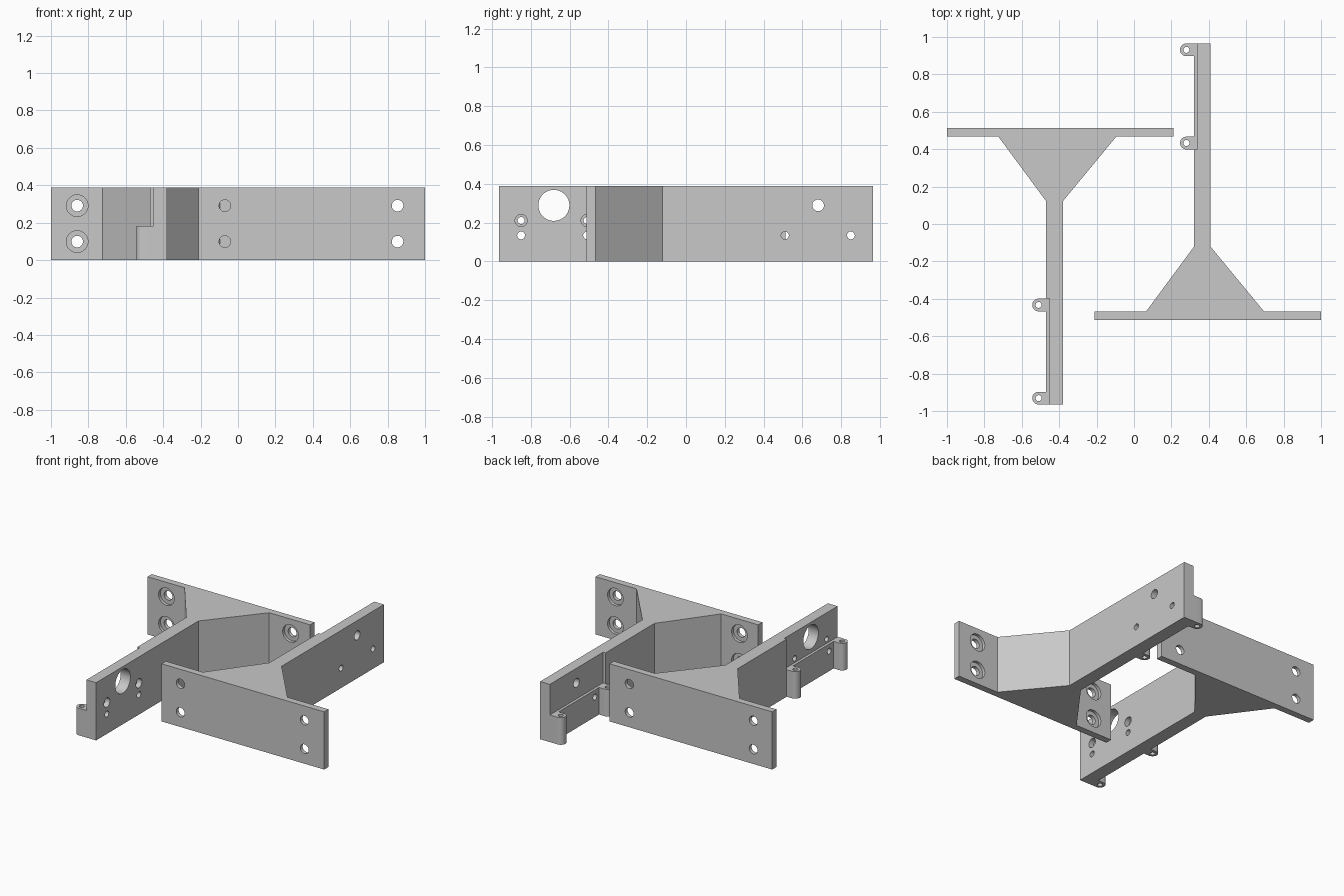
import bpy, bmesh, math
from mathutils import Matrix

cube = bpy.data.objects.get("Cube")
if cube:
    bpy.data.objects.remove(cube, do_unlink=True)

grey = bpy.data.materials.new("plain grey")
grey.use_nodes = True
colour = (0.58, 0.58, 0.58, 1)
grey.diffuse_color = colour
grey.node_tree.nodes["Principled BSDF"].inputs["Base Color"].default_value = colour

HEIGHT, LEDGE = 0.388, 0.182
PLATE_IN, PLATE_OUT = 0.467, 0.512
ARM_OUT, ARM_IN, ARM_END = -0.47, -0.38, -0.965
TAB_X, TAB_R = -0.51, 0.034
TAB_YS = (-0.931, -0.433)


def make_object(name, bm):
    bmesh.ops.recalc_face_normals(bm, faces=bm.faces)
    mesh = bpy.data.meshes.new(name)
    bm.to_mesh(mesh)
    bm.free()
    mesh.materials.append(grey)
    obj = bpy.data.objects.new(name, mesh)
    bpy.context.collection.objects.link(obj)
    return obj


def extrude(name, outline, z0, z1):
    bm = bmesh.new()
    face = bm.faces.new([bm.verts.new((x, y, z0)) for x, y in outline])
    top = bmesh.ops.extrude_face_region(bm, geom=[face])["geom"]
    verts = [v for v in top if isinstance(v, bmesh.types.BMVert)]
    bmesh.ops.translate(bm, verts=verts, vec=(0, 0, z1 - z0))
    return make_object(name, bm)


def cylinder(axis, centre, radius, length):
    turn = {"X": Matrix.Rotation(math.pi / 2, 4, "Y"),
            "Y": Matrix.Rotation(math.pi / 2, 4, "X"),
            "Z": Matrix.Identity(4)}[axis]
    bm = bmesh.new()
    bmesh.ops.create_cone(bm, cap_ends=True, segments=40, radius1=radius, radius2=radius,
                          depth=length, matrix=Matrix.Translation(centre) @ turn)
    return make_object("hole_cutter", bm)


def cut(obj, cutter):
    mod = obj.modifiers.new("cut", "BOOLEAN")
    mod.operation, mod.solver, mod.object = "DIFFERENCE", "EXACT", cutter
    bpy.context.view_layer.objects.active = obj
    bpy.ops.object.modifier_apply(modifier=mod.name)
    bpy.data.objects.remove(cutter, do_unlink=True)


def smooth(obj):
    bpy.ops.object.select_all(action="DESELECT")
    obj.select_set(True)
    bpy.context.view_layer.objects.active = obj
    bpy.ops.object.shade_smooth_by_angle(angle=math.radians(30))


def bracket(label, s, dx, arm_holes):
    """T-shaped bracket; s flips it front to back, dx shifts it sideways."""
    def at(x, y):
        return (x + dx, s * y)

    # Mounting plate, gusset and arm as one profile
    outline = [(-1, PLATE_OUT), (-1, PLATE_IN), (-0.725, PLATE_IN), (ARM_OUT, 0.122),
               (ARM_OUT, ARM_END), (ARM_IN, ARM_END), (ARM_IN, 0.122),
               (-0.095, PLATE_IN), (0.21, PLATE_IN), (0.21, PLATE_OUT)]
    body = extrude(label + "_bracket", [at(*p) for p in outline], 0, HEIGHT)

    # Recess above the ledge
    step = [(-0.6, -1.1), (-0.452, -1.1), (-0.452, -0.398), (-0.6, -0.398)]
    cut(body, extrude("ledge_cutter", [at(*p) for p in step], LEDGE, 0.6))

    # Counterbored plate holes
    for x in (-0.86, 0.063):
        for z in (0.099, 0.291):
            cut(body, cylinder("Y", (x + dx, s * 0.49, z), 0.031, 0.2))
            cut(body, cylinder("Y", (x + dx, s * (PLATE_IN - 0.03), z), 0.058, 0.1))

    # Arm holes: y, z, radius, counterbore radius
    for y, z, radius, bore in arm_holes:
        cut(body, cylinder("X", (-0.425 + dx, s * y, z), radius, 0.3))
        if bore:
            cut(body, cylinder("X", (ARM_IN + 0.015 + dx, s * y, z), bore, 0.1))
    smooth(body)

    # Rounded tabs with vertical holes
    for i, y in enumerate(TAB_YS):
        arc = [math.pi / 2 + math.pi * k / 16 for k in range(17)]
        shape = [(TAB_X + TAB_R * math.cos(a), y + TAB_R * math.sin(a)) for a in arc]
        shape += [(ARM_OUT, y - TAB_R), (ARM_OUT, y + TAB_R)]
        tab = extrude(f"{label}_tab_{i + 1}", [at(*p) for p in shape], 0, LEDGE)
        cut(tab, cylinder("Z", (TAB_X + dx, s * y, 0.1), 0.016, 0.5))
        smooth(tab)


pin_holes = [(y, 0.134, 0.02, 0) for y in (-0.85, -0.51)]
screw_holes = [(y, 0.211, 0.018, 0.031) for y in (-0.85, -0.51)]
bracket("right", 1, 0, pin_holes + screw_holes + [(-0.681, 0.289, 0.08, 0)])
bracket("left", -1, 0.79, pin_holes + [(-0.681, 0.289, 0.03, 0)])
